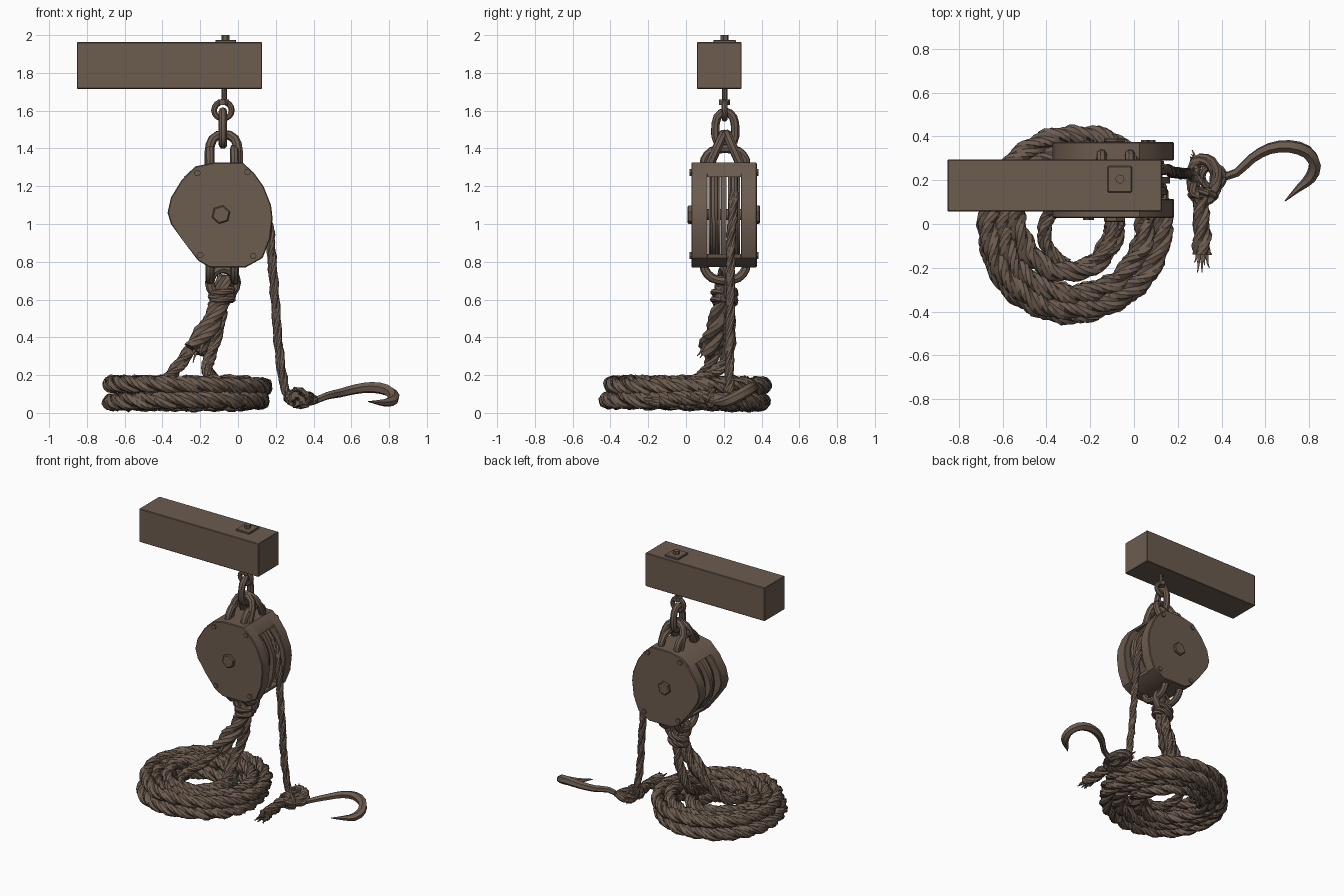
import bpy, bmesh, math, random
from mathutils import Vector, Matrix

if "Cube" in bpy.data.objects:
    bpy.data.objects.remove(bpy.data.objects["Cube"])

random.seed(4)
brown = bpy.data.materials.new("weathered_brown")
brown.diffuse_color = (0.150, 0.106, 0.078, 1)
brown.use_nodes = True
brown.node_tree.nodes["Principled BSDF"].inputs["Base Color"].default_value = brown.diffuse_color


def finish(name, bm, smooth=None):
    bmesh.ops.recalc_face_normals(bm, faces=bm.faces)
    me = bpy.data.meshes.new(name)
    bm.to_mesh(me)
    bm.free()
    ob = bpy.data.objects.new(name, me)
    bpy.context.collection.objects.link(ob)
    me.materials.append(brown)
    if smooth:
        for o in bpy.context.selected_objects:
            o.select_set(False)
        ob.select_set(True)
        bpy.context.view_layer.objects.active = ob
        bpy.ops.object.shade_smooth_by_angle(angle=math.radians(smooth))
    return ob


def box(name, lo, hi, bevel=0.0):
    bm = bmesh.new()
    lo, hi = Vector(lo), Vector(hi)
    bmesh.ops.create_cube(bm, size=1, matrix=Matrix.Translation((lo + hi) / 2) @ Matrix.Diagonal((*(hi - lo), 1)))
    if bevel:
        bmesh.ops.bevel(bm, geom=bm.edges[:], offset=bevel, segments=1, affect='EDGES')
    return finish(name, bm)


def prism(name, outline, y0, y1, bevel=0.0):
    """Outline in x,z extruded along y."""
    bm = bmesh.new()
    a = [bm.verts.new((x, y0, z)) for x, z in outline]
    b = [bm.verts.new((x, y1, z)) for x, z in outline]
    bm.faces.new(a)
    bm.faces.new(b[::-1])
    for i in range(len(a)):
        j = (i + 1) % len(a)
        bm.faces.new((a[i], b[i], b[j], a[j]))
    if bevel:
        rim = [e for e in bm.edges if abs(e.verts[0].co.y - e.verts[1].co.y) < 1e-5]
        bmesh.ops.bevel(bm, geom=rim, offset=bevel, segments=1, affect='EDGES')
    return finish(name, bm, 35)


def disc(cx, cz, r, n, rot=0.0):
    return [(cx + r * math.cos(rot + 2 * math.pi * i / n), cz + r * math.sin(rot + 2 * math.pi * i / n)) for i in range(n)]


def spline(pts, closed, step):
    """Catmull-Rom resampling."""
    p = [Vector(q) for q in pts]
    p = [p[-1]] + p + p[:2] if closed else [2 * p[0] - p[1]] + p + [2 * p[-1] - p[-2]]
    out = []
    for i in range(1, len(p) - 2):
        a, b, c, d = p[i - 1:i + 3]
        n = max(2, int((c - b).length / step))
        for k in range(n):
            t = k / n
            out.append(0.5 * (2 * b + (c - a) * t + (2 * a - 5 * b + 4 * c - d) * t * t + (3 * b - a - 3 * c + d) * t ** 3))
    return out if closed else out + [p[-2]]


def sweep(name, pts, r, closed=False, step=0.03, sides=8, pitch=0.0, taper=None, smooth=40):
    """Tube along a path; a pitch gives a three-strand twisted rope."""
    path = spline(pts, closed, step)
    n = len(path)
    bm, rings, nrm, travelled = bmesh.new(), [], None, 0.0
    total = sum((path[i] - path[i - 1]).length for i in range(0 if closed else 1, n))
    turns = round(total / pitch) if pitch else 0
    for i, c in enumerate(path):
        nx, pv = (path[(i + 1) % n], path[i - 1]) if closed else (path[min(i + 1, n - 1)], path[max(i - 1, 0)])
        t = (nx - pv).normalized()
        if nrm is None:
            nrm = t.orthogonal()
        nrm = (nrm - t * nrm.dot(t)).normalized()
        bi = t.cross(nrm)
        if i:
            travelled += (c - path[i - 1]).length
        f = travelled / total
        rad = r * (taper(f) if taper else 1)
        ring = []
        for k in range(sides):
            a = 2 * math.pi * k / sides
            q = rad
            if pitch:
                q *= (0.70 + 0.36 * abs(math.cos(1.5 * a))) * random.uniform(0.93, 1.09)
            a += 2 * math.pi * turns * f
            ring.append(bm.verts.new(c + (nrm * math.cos(a) + bi * math.sin(a)) * q))
        rings.append(ring)
    for i in range(n if closed else n - 1):
        a, b = rings[i], rings[(i + 1) % n]
        for k in range(sides):
            j = (k + 1) % sides
            bm.faces.new((a[k], a[j], b[j], b[k]))
    if not closed:
        bm.faces.new(rings[0])
        bm.faces.new(rings[-1])
    return finish(name, bm, smooth)


def rope(name, pts, r, closed=False, taper=None):
    return sweep(name, pts, r, closed, 0.022, 12, 0.36, taper, 25)


def fray(name, at, direction, spread, length, count=9):
    """Loose strands at a rope end."""
    d = Vector(direction).normalized()
    for i in range(count):
        off = Vector([random.uniform(-1, 1) for _ in range(3)]) * spread
        s = Vector(at) + off * 0.7
        sweep(f"{name}_{i}", [s - d * 0.03, s + d * length * 0.5 + off * 0.2, s + d * length * random.uniform(0.7, 1.1) + off * 0.5],
              0.014, sides=4, taper=lambda f: 1 - 0.8 * f)


CX, CY, CZ = -0.09, 0.20, 1.05

# Timber beam, bolt plate and nut
box("beam", (-0.853, 0.057, 1.716), (0.128, 0.295, 1.963), 0.004)
box("bolt_plate", (-0.12, 0.145, 1.955), (-0.01, 0.265, 1.975), 0.004)
sweep("bolt_nut", [(-0.065, 0.205, 1.96), (-0.065, 0.205, 1.985), (-0.065, 0.205, 2.0)], 0.022, sides=6, smooth=20)

# Eye bolt and hanging links
sweep("bolt_shank", [(-0.072, 0.205, 1.74), (-0.074, 0.205, 1.64)], 0.014)
sweep("bolt_collar", [(-0.077, 0.205, 1.66), (-0.077, 0.205, 1.63)], 0.03, sides=6)
sweep("bolt_eye", [(-0.08 + 0.047 * math.cos(a), 0.205, 1.602 + 0.045 * math.sin(a)) for a in [i * math.pi / 4 for i in range(8)]],
      0.016, True, 0.02)
link = [(0.0, 1.595), (0.042, 1.565), (0.053, 1.50), (0.045, 1.44), (0, 1.42), (-0.045, 1.44), (-0.053, 1.50), (-0.042, 1.565)]
sweep("hanging_link", [(-0.08, 0.208 + y, z) for y, z in link], 0.023, True)

# Shackles and hoops above and below the block
for s in (-1, 1):
    tag = "front" if s < 0 else "back"
    prof = [(-0.075, 1.26), (-0.077, 1.38), (-0.058, 1.45), (0, 1.475), (0.058, 1.45), (0.077, 1.38), (0.075, 1.26)]
    sweep("top_shackle_" + tag, [(-0.075 + x, 0.207 + s * (0.012 + 0.45 * (1.47 - z)), z) for x, z in prof], 0.025)
    for label, base, up in (("top", 1.31, 1), ("bottom", 0.79, -1)):
        arc = [(-0.11, -0.02), (-0.108, 0.03), (-0.07, 0.075), (0, 0.09), (0.07, 0.075), (0.108, 0.03), (0.11, -0.02)]
        sweep(f"{label}_hoop_{tag}", [(-0.083 + s * 0.065, 0.207 + y, base + up * z) for y, z in arc], 0.024)

# Pulley block: cheeks, end blocks, divider
cheek = [(-0.225, 1.305), (-0.13, 1.325), (0.025, 1.325), (0.085, 1.27), (0.135, 1.20), (0.175, 1.10), (0.183, 1.03), (0.17, 0.92),
         (0.13, 0.82), (0.04, 0.77), (-0.15, 0.77), (-0.21, 0.805), (-0.29, 0.91), (-0.355, 1.0), (-0.373, 1.06), (-0.355, 1.14), (-0.30, 1.23)]
prism("front_cheek", cheek, 0.028, 0.115, 0.005)
prism("back_cheek", cheek, 0.290, 0.375, 0.005)
prism("middle_divider", [(CX + (x - CX) * 0.93, CZ + (z - CZ) * 0.93) for x, z in cheek], 0.185, 0.215)
prism("top_block", [(-0.225, 1.305), (-0.13, 1.325), (0.025, 1.325), (0.085, 1.27), (0.09, 1.25), (-0.285, 1.25)], 0.04, 0.365)
prism("bottom_block", [(-0.235, 0.84), (0.13, 0.84), (0.125, 0.82), (0.04, 0.772), (-0.15, 0.772), (-0.21, 0.807)], 0.04, 0.365)

# Grooved sheaves
for i, y in enumerate((0.15, 0.255)):
    prism(f"sheave_{i}", disc(CX, CZ, 0.20, 24), y - 0.026, y + 0.026)
    for e in (-0.026, 0.026):
        prism(f"sheave_flange_{i}_{'a' if e < 0 else 'b'}", disc(CX, CZ, 0.228, 24), y + e - 0.006, y + e + 0.006)
    sweep(f"sheave_rope_{i}", [(x, y, z) for x, z in disc(CX, CZ, 0.222, 16)], 0.022, True)

# Axle, hexagonal caps and corner rivets
prism("axle", disc(CX, CZ, 0.03, 12), 0.012, 0.39)
for y0, y1, tag in ((0.008, 0.035, "front"), (0.37, 0.393, "back")):
    prism("axle_cap_" + tag, disc(CX, CZ, 0.05, 6, 0.3), y0, y1, 0.006)
    for i, (x, z) in enumerate([(-0.215, 1.27), (0.05, 1.275), (-0.2, 0.835), (0.08, 0.83)]):
        m = 0.026 if tag == "front" else 0.376
        prism(f"rivet_{tag}_{i}", disc(x, z, 0.018, 6), m - 0.008, m + 0.008)

# Rope coil on the ground: two layers of loops, the innermost lying off-centre
for layer in range(2):
    for j, (rad, cx) in enumerate(((0.402, -0.27), (0.325, -0.275), (0.215, -0.31))):
        dx, dy = random.uniform(-0.012, 0.012), random.uniform(-0.01, 0.01)
        ph, tilt = random.uniform(0, 6), 0.008
        loop = []
        for i in range(20):
            a = 2 * math.pi * i / 20
            rr = rad + random.uniform(-0.008, 0.008) + (0.03 * max(0, math.sin(a - 0.5)) if j == 2 else 0)
            loop.append((cx + dx + rr * math.cos(a), dy + rr * math.sin(a), 0.062 + 0.084 * layer + tilt * math.sin(a + ph)))
        rope(f"coil_loop_{layer}_{j}", loop, 0.046, True)

# Rope falls from the lower becket into the coil
rope("left_fall", [(-0.07, 0.20, 0.73), (-0.085, 0.20, 0.62), (-0.16, 0.19, 0.47), (-0.27, 0.15, 0.31), (-0.36, 0.08, 0.19),
                   (-0.41, -0.02, 0.15), (-0.39, -0.12, 0.13), (-0.31, -0.19, 0.12)], 0.034)
rope("right_fall", [(-0.06, 0.22, 0.73), (-0.08, 0.22, 0.60), (-0.11, 0.23, 0.42), (-0.155, 0.21, 0.28), (-0.15, 0.13, 0.20),
                    (-0.10, 0.02, 0.165), (-0.11, -0.08, 0.16), (-0.18, -0.17, 0.15), (-0.29, -0.21, 0.14)], 0.034)
rope("spliced_tail", [(-0.07, 0.20, 0.72), (-0.09, 0.19, 0.60), (-0.13, 0.17, 0.50), (-0.19, 0.14, 0.40), (-0.235, 0.12, 0.33)], 0.056,
     taper=lambda f: 0.8 + 0.25 * f)
fray("tail_fray", (-0.225, 0.12, 0.355), (-0.3, -0.2, -0.6), 0.05, 0.05)

# Becket loop and seizing
sweep("becket_loop", [(-0.08 + 0.07 * math.cos(a), 0.207 + 0.02 * math.cos(a), 0.69 + 0.075 * math.sin(a))
                      for a in [i * math.pi / 4 for i in range(8)]], 0.026, True)
for k, z in enumerate((0.595, 0.635)):
    rope(f"seizing_{k}", [(-0.085 + 0.05 * math.cos(a), 0.205 + 0.05 * math.sin(a), z + 0.015 * math.cos(a))
                          for a in [i * math.pi / 5 for i in range(10)]], 0.026, True)

# Hauling line down to the hook
rope("hauling_line", [(0.10, 0.255, 1.17), (0.145, 0.25, 1.08), (0.168, 0.24, 0.96), (0.18, 0.235, 0.80), (0.20, 0.235, 0.55), (0.215, 0.23, 0.35),
                      (0.24, 0.23, 0.17), (0.265, 0.22, 0.10), (0.31, 0.19, 0.085)], 0.025)

# Knot through the hook eye and the frayed tail end
rope("knot_loop", [(0.27, 0.21, 0.08), (0.28, 0.28, 0.09), (0.33, 0.29, 0.10), (0.375, 0.24, 0.085), (0.37, 0.16, 0.075), (0.32, 0.11, 0.08),
                   (0.28, 0.14, 0.085)], 0.031, True)
rope("knot_wrap", [(0.30, 0.14, 0.115), (0.36, 0.14, 0.09), (0.36, 0.13, 0.05), (0.30, 0.13, 0.05), (0.27, 0.13, 0.08)], 0.026, True)
rope("line_tail", [(0.31, 0.17, 0.085), (0.305, 0.05, 0.08), (0.31, -0.05, 0.075), (0.31, -0.14, 0.07)], 0.04,
     taper=lambda f: 0.9 + 0.2 * f)
fray("line_fray", (0.31, -0.13, 0.068), (0, -1, 0), 0.035, 0.055)
fray("knot_fray", (0.29, 0.29, 0.09), (-0.2, 0.6, 0), 0.025, 0.04, 5)

# Iron hook with eye
sweep("hook_eye", [(0.36 + 0.05 * math.cos(a), 0.215 + 0.05 * math.sin(a), 0.07 + 0.015 * math.sin(a))
                   for a in [i * math.pi / 4 for i in range(8)]], 0.018, True)
sweep("hook", [(0.40, 0.215, 0.06), (0.47, 0.235, 0.09), (0.54, 0.30, 0.105), (0.62, 0.345, 0.125), (0.71, 0.355, 0.135), (0.79, 0.33, 0.12),
               (0.827, 0.27, 0.085), (0.805, 0.21, 0.058), (0.755, 0.165, 0.055), (0.69, 0.105, 0.06)], 0.03, sides=6, step=0.035,
      taper=lambda f: (0.6 + 0.8 * f) if f < 0.55 else max(0.08, 1.04 - 0.35 * (f - 0.55) if f < 0.78 else 0.96 - 4 * (f - 0.78)), smooth=30)

# Keep everything on the ground plane
for ob in bpy.data.objects:
    for v in ob.data.vertices:
        v.co.z = max(0.0, v.co.z)
